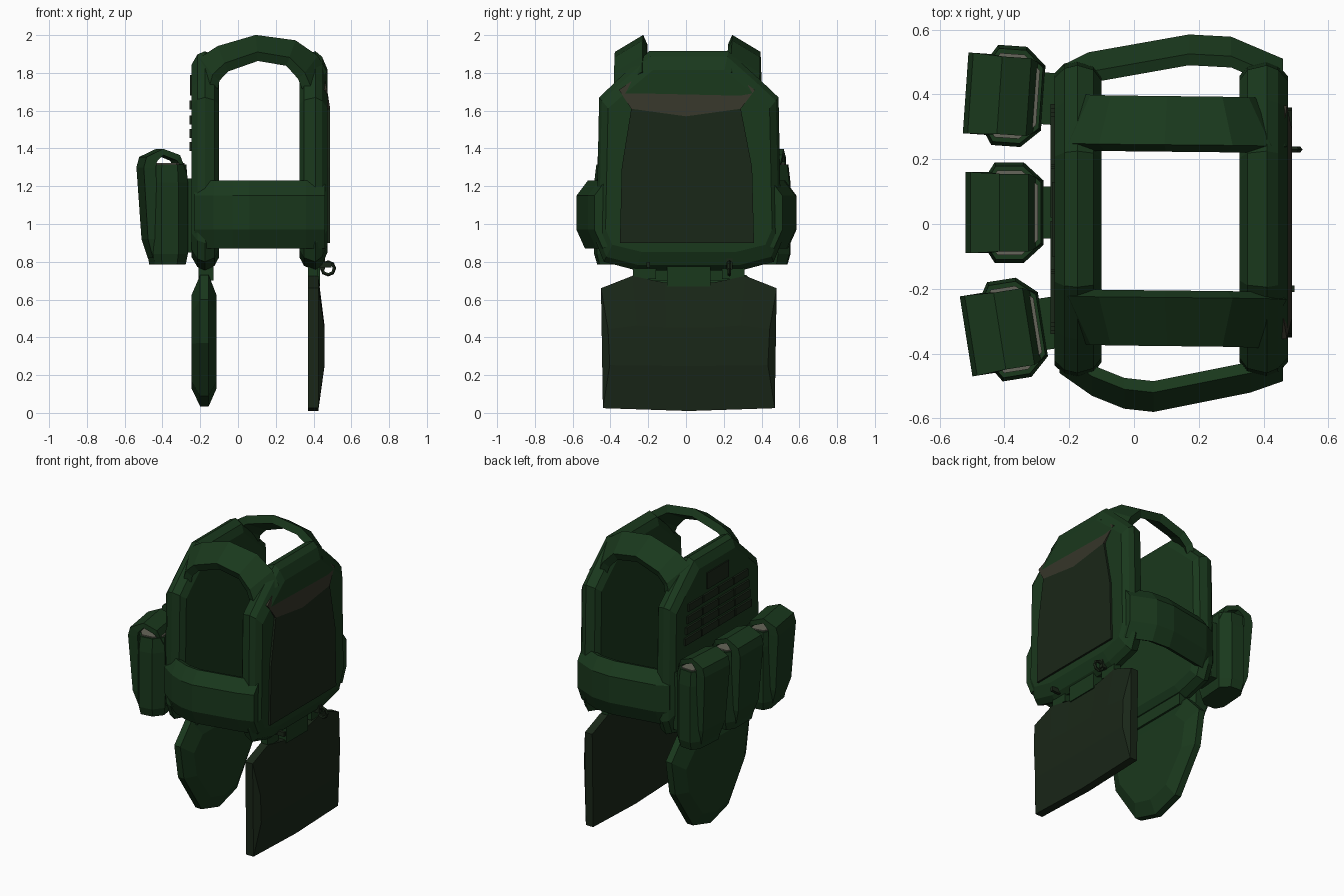
import bpy, bmesh, math
from mathutils import Vector, Matrix

if "Cube" in bpy.data.objects:
    bpy.data.objects.remove(bpy.data.objects["Cube"])


def material(name, rgb):
    m = bpy.data.materials.new(name)
    m.diffuse_color = (*rgb, 1)
    m.use_nodes = True
    m.node_tree.nodes["Principled BSDF"].inputs["Base Color"].default_value = m.diffuse_color
    return m


GREEN = material("green_cloth", (0.010, 0.040, 0.012))
DARK = material("dark_cloth", (0.010, 0.020, 0.009))
TAN = material("worn_cloth", (0.035, 0.035, 0.022))
GREY = material("grey_insert", (0.13, 0.13, 0.10))


def loft(name, rings, mat=GREEN):
    """Skin a list of equal-length point rings and cap both ends."""
    bm = bmesh.new()
    vs = [[bm.verts.new(p) for p in ring] for ring in rings]
    n = len(vs[0])
    for a, b in zip(vs, vs[1:]):
        for i in range(n):
            j = (i + 1) % n
            bm.faces.new((a[i], a[j], b[j], b[i]))
    bm.faces.new(vs[0])
    bm.faces.new(vs[-1])
    bmesh.ops.recalc_face_normals(bm, faces=bm.faces)
    me = bpy.data.meshes.new(name)
    bm.to_mesh(me)
    bm.free()
    me.materials.append(mat)
    ob = bpy.data.objects.new(name, me)
    bpy.context.collection.objects.link(ob)
    return ob


def layers(outline, steps, cy, cz):
    """Copies of a y-z outline at each x, scaled about (cy, cz)."""
    return [[(x, cy + (y - cy) * sy, cz + (z - cz) * sz) for y, z in outline]
            for x, sy, sz in steps]


def box(name, x, y, z, mat=GREEN):
    rect = [(y[0], z[0]), (y[1], z[0]), (y[1], z[1]), (y[0], z[1])]
    return loft(name, layers(rect, [(x[0], 1, 1), (x[1], 1, 1)], 0, 0), mat)


def mirrored(half, cy=0):
    """Close a half outline (y >= 0) across the centre line."""
    return [(cy + y, z) for y, z in half] + [(cy - y, z) for y, z in reversed(half) if y > 0]


# Front and rear plate panels
PANEL = mirrored([(0.28, 0.755), (0.45, 0.80), (0.49, 0.90), (0.475, 1.67),
                  (0.37, 1.77), (0.21, 1.915)], 0.015)
loft("front_panel", layers(PANEL, [(-0.10, .90, .88), (-0.125, .97, .96), (-0.175, 1, 1),
                                   (-0.215, .98, .97), (-0.245, .92, .88)], .015, 1.33))
loft("rear_panel", layers(PANEL, [(0.325, .90, .88), (0.35, .97, .96), (0.41, 1, 1),
                                  (0.445, .97, .95), (0.475, .90, .83)], .015, 1.33))

# Raised rear pocket with a sloping worn top
POCKET = [(-0.35, 0.90), (0.36, 0.90), (0.35, 1.30), (0.29, 1.61), (0, 1.57),
          (-0.29, 1.61), (-0.34, 1.30)]
loft("rear_pocket", layers(POCKET, [(0.45, 1, 1), (0.488, 1, 1)], 0, 1.2), DARK)
TOP = [(.488, 0, 1.57), (.488, .29, 1.61), (.472, .365, 1.71), (.458, .28, 1.77),
       (.458, -.27, 1.77), (.472, -.355, 1.71), (.488, -.29, 1.61)]
loft("pocket_top", [[(x - 0.04, y, z) for x, y, z in TOP], TOP], TAN)

# Shoulder straps: tilted band swept over an arch
ARCH = [(-0.17, 1.77), (-0.15, 1.82), (-0.08, 1.875), (0.10, 1.932), (0.28, 1.905),
        (0.37, 1.83), (0.41, 1.75)]
for side, label in ((1, "left"), (-1, "right")):
    rings = []
    for i, (x, z) in enumerate(ARCH):
        a, b = ARCH[max(i - 1, 0)], ARCH[min(i + 1, len(ARCH) - 1)]
        t = Vector((b[0] - a[0], 0, b[1] - a[1])).normalized()
        up = Vector((-t.z, side * 0.45, t.x)) * 0.024
        wide = Vector((-t.z * -0.045, side * 0.075, -0.045))
        c = Vector((x, side * (0.315 if side > 0 else 0.285) - 0.012 * i / 6, z))
        rings.append([c + up + wide, c + up - wide, c - up - wide, c - up + wide])
    loft(label + "_shoulder_strap", rings)

# Side bands: bulged section swept from front panel to rear panel
SECTION = [(0, 1.15), (0, 0.97), (-0.045, 0.87), (-0.085, 0.89), (-0.095, 1.05),
           (-0.095, 1.22), (-0.06, 1.23)]
BANDS = {"left": (1, [(-0.22, 0.49), (-0.14, 0.53), (0.17, 0.585), (0.30, 0.578), (0.46, 0.51)]),
         "right": (-1, [(-0.23, 0.46), (-0.13, 0.53), (-0.03, 0.57), (0.06, 0.58),
                        (0.36, 0.52), (0.46, 0.485)])}
for label, (side, path) in BANDS.items():
    loft(label + "_side_band", [[(x, side * (y + d), z) for d, z in SECTION] for x, y in path])

# Hanging groin flap and its connector
GROIN = mirrored([(0, 0.035), (0.19, 0.09), (0.38, 0.37), (0.42, 0.60), (0.30, 0.73)], 0.02)
loft("groin_flap", layers(GROIN, [(-0.245, .78, .72), (-0.20, 1, 1), (-0.155, 1, 1),
                                  (-0.115, .78, .72)], .02, 0.36))
box("groin_connector", (-0.21, -0.13), (-0.25, 0.28), (0.70, 0.83))

# Hanging rear flap and its connectors
REAR = mirrored([(0, 0.01), (0.455, 0.025), (0.465, 0.66), (0.30, 0.725), (0.13, 0.69)], 0.015)
loft("rear_flap", layers(REAR, [(0.37, 1, 1), (0.425, 1, 1), (0.458, .92, .30)], .015, 0.35), DARK)
box("rear_connector", (0.37, 0.435), (-0.10, 0.13), (0.67, 0.80))
for y in (-0.22, 0.25):
    box("rear_connector_strap", (0.37, 0.42), (y - 0.06, y + 0.06), (0.71, 0.79))

# Release ring and clip on the rear hem
bpy.ops.mesh.primitive_torus_add(major_segments=8, minor_segments=5, major_radius=0.033,
                                 minor_radius=0.01, location=(0.477, 0.23, 0.765),
                                 rotation=(math.pi / 2, 0, 0))
bpy.context.object.name = "release_ring"
bpy.context.object.data.materials.append(DARK)
box("ring_tab", (0.42, 0.46), (0.215, 0.245), (0.76, 0.85), DARK)
box("hem_clip", (0.43, 0.495), (-0.21, -0.19), (0.77, 0.80), DARK)

# Webbing rows and name-tag patch on the front panel
for row, z in enumerate((1.41, 1.48, 1.55, 1.63)):
    half = 0.36 - 0.012 * row
    for k in range(4):
        y0 = 0.015 - half + k * half / 2
        box("webbing_row", (-0.257, -0.235), (y0 + 0.005, y0 + half / 2 - 0.005),
            (z - 0.024, z + 0.024), DARK)
box("chest_patch", (-0.253, -0.22), (-0.10, 0.13), (1.68, 1.79), DARK)

# Pouches: chamfered body, grey insert, tall closing flap and mounting pad
PLAN = [(0.10, -0.10), (0.10, 0.10), (0.04, 0.155), (-0.05, 0.155), (-0.085, 0.10),
        (-0.085, -0.10), (-0.05, -0.155), (0.04, -0.155)]
FLAP = [(-0.085, 0.82), (-0.115, 0.92), (-0.14, 1.30), (-0.125, 1.355), (-0.035, 1.398),
        (0.055, 1.365), (0.095, 1.27)]
FLAP_IN = [(-0.05, 0.82), (-0.06, 0.92), (-0.075, 1.30), (-0.07, 1.33), (-0.035, 1.365),
           (0.04, 1.335), (0.07, 1.27)]
for yc, angle in ((0.395, -4), (0.035, 0), (-0.325, 9)):
    body = loft("pouch_body", [[(x * s, y * s, z) for x, y in PLAN] for z, s in
                               ((0.785, .90), (0.84, 1), (1.22, 1), (1.315, .93))])
    insert = loft("pouch_insert", [[(x * .84, y * .84, z) for x, y in PLAN]
                                   for z in (1.28, 1.322)], GREY)
    flap = loft("pouch_flap", [[(a[0], -w, a[1]), (a[0], w, a[1]), (b[0], w, b[1]),
                                (b[0], -w, b[1])]
                               for a, b, w in zip(FLAP, FLAP_IN,
                                                  (.09, .11, .125, .125, .12, .12, .10))])
    pad = box("pouch_pad", (0.07, 0.145), (-0.08, 0.08), (0.85, 1.24))
    for ob in (body, insert, flap, pad):
        ob.matrix_world = (Matrix.Translation((-0.38, yc, 0))
                           @ Matrix.Rotation(math.radians(angle), 4, "Z"))
